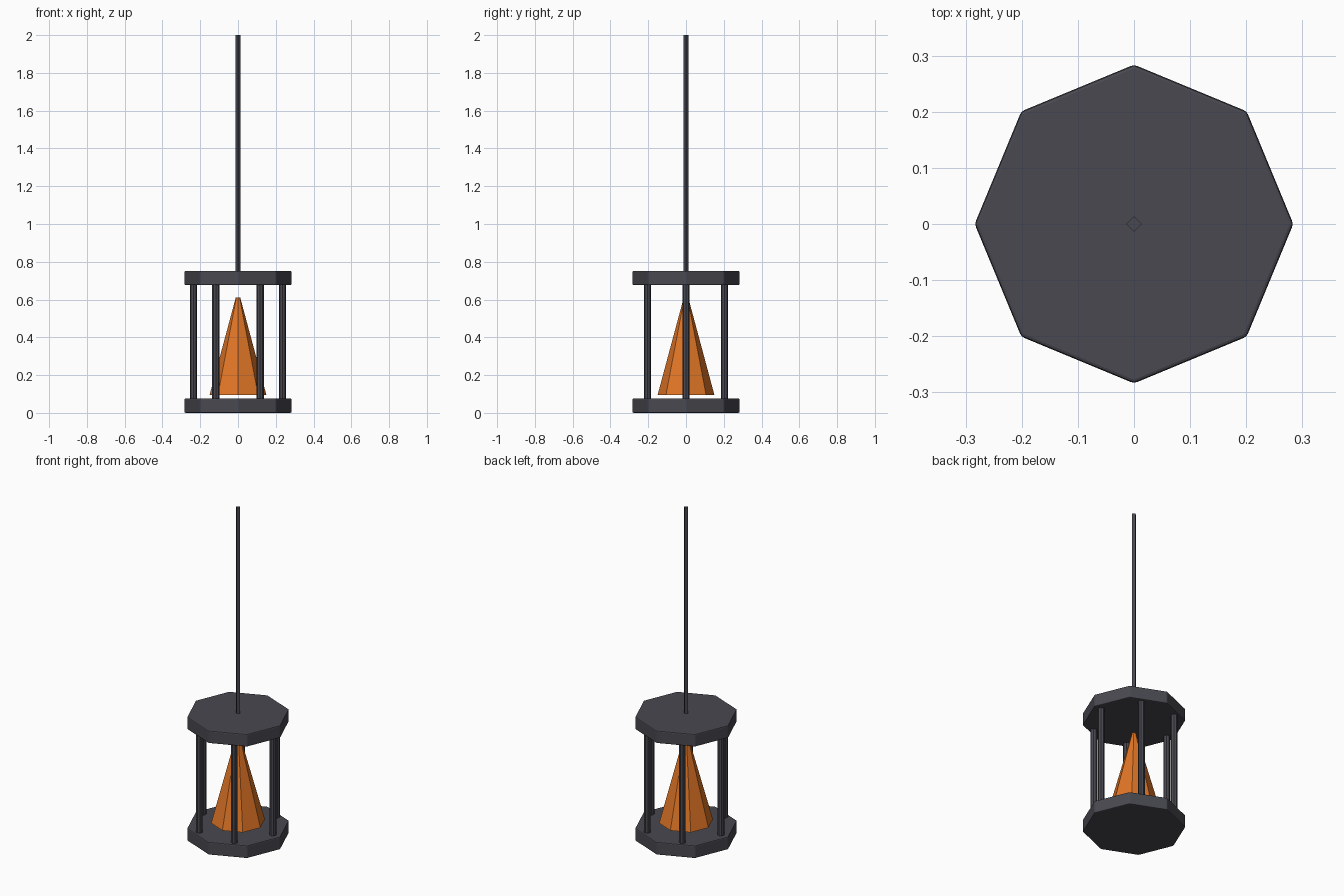
import bpy
import math

cube = bpy.data.objects.get("Cube")
if cube:
    bpy.data.objects.remove(cube, do_unlink=True)


def material(name, rgb):
    mat = bpy.data.materials.new(name)
    mat.use_nodes = True
    mat.diffuse_color = (*rgb, 1)
    mat.node_tree.nodes["Principled BSDF"].inputs["Base Color"].default_value = (*rgb, 1)
    return mat


IRON = material("dark iron", (0.065, 0.065, 0.08))
FLAME = material("flame orange", (0.75, 0.18, 0.02))


def prism(name, mat, sides, radius, bottom, top, x=0, y=0, tip=None, bevel=0):
    """Upright prism or tapered cone with its first corner on an axis."""
    bpy.ops.mesh.primitive_cone_add(
        vertices=sides, radius1=radius, radius2=radius if tip is None else tip,
        depth=top - bottom, location=(x, y, (bottom + top) / 2))
    obj = bpy.context.object
    obj.name = name
    obj.data.materials.append(mat)
    if bevel:
        mod = obj.modifiers.new("edge bevel", 'BEVEL')
        mod.width = bevel
        mod.segments = 2
    return obj


# Octagonal end plates
prism("base_plate", IRON, 8, 0.284, 0, 0.077, bevel=0.006)
prism("roof_plate", IRON, 8, 0.284, 0.676, 0.752, bevel=0.006)

# Six posts in a ring
for i in range(6):
    a = math.tau * i / 6
    prism(f"post_{i + 1}", IRON, 8, 0.019, 0.06, 0.69,
          x=0.235 * math.cos(a), y=0.235 * math.sin(a))

# Floating flame cone
prism("flame", FLAME, 8, 0.15, 0.096, 0.61, tip=0.012)

# Hanging rod
prism("hanging_rod", IRON, 4, 0.0135, 0.74, 2)
